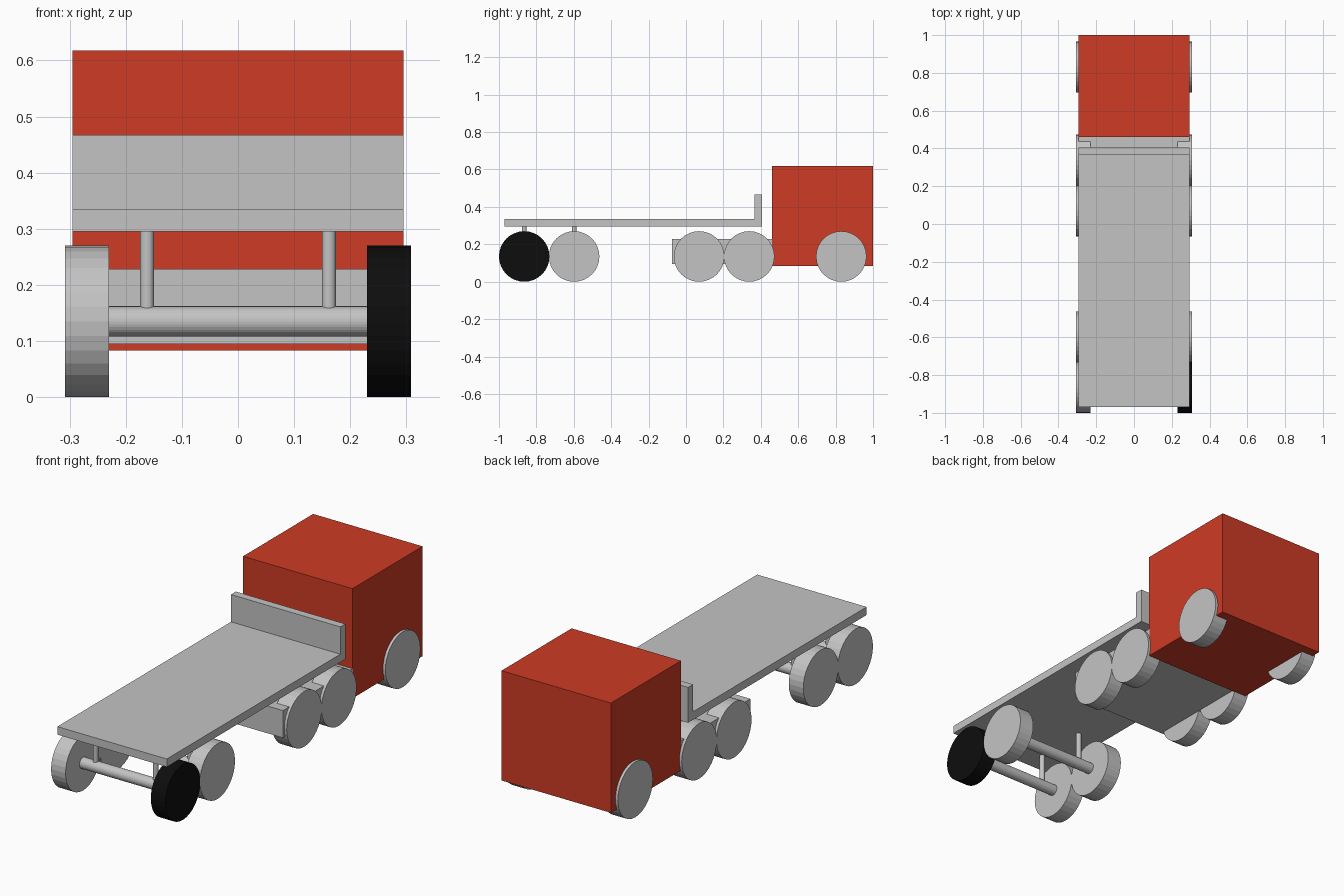
import bpy
from math import pi

cube = bpy.data.objects.get("Cube")
if cube:
    bpy.data.objects.remove(cube, do_unlink=True)


def material(name, rgb):
    m = bpy.data.materials.new(name)
    m.use_nodes = True
    color = (*rgb, 1)
    m.diffuse_color = color
    m.node_tree.nodes["Principled BSDF"].inputs["Base Color"].default_value = color
    return m


RED = material("cab_red", (0.62, 0.043, 0.018))
GREY = material("light_grey", (0.55, 0.55, 0.55))
BLACK = material("tyre_black", (0.004, 0.004, 0.004))


def finish(name, mat):
    obj = bpy.context.object
    obj.name = name
    obj.data.materials.append(mat)
    return obj


def box(name, width, y0, y1, z0, z1, mat):
    bpy.ops.mesh.primitive_cube_add(size=1, location=(0, (y0 + y1) / 2, (z0 + z1) / 2))
    obj = finish(name, mat)
    obj.scale = (width, y1 - y0, z1 - z0)
    bpy.ops.object.transform_apply(location=False, rotation=False, scale=True)
    return obj


def cylinder(name, radius, length, location, mat, along_x=True):
    bpy.ops.mesh.primitive_cylinder_add(
        vertices=32, radius=radius, depth=length, location=location,
        rotation=(0, pi / 2 if along_x else 0, 0))
    return finish(name, mat)


WIDTH = 0.59
WHEEL_R = 0.135
WHEEL_IN, WHEEL_OUT = 0.23, 0.308

# Body
box("cab", WIDTH, 0.46, 1.0, 0.083, 0.618, RED)
box("chassis", WIDTH, -0.075, 0.465, 0.095, 0.228, GREY)
box("flat_bed", WIDTH, -0.97, 0.405, 0.295, 0.334, GREY)
box("headboard", WIDTH, 0.367, 0.405, 0.334, 0.467, GREY)

# Wheels, with one odd black wheel at the rear
axle_rows = {"rear": -0.865, "second": -0.598, "third": 0.07,
             "fourth": 0.338, "cab": 0.83}
for row, y in axle_rows.items():
    for side, sx in (("left", 1), ("right", -1)):
        mat = BLACK if (row, side) == ("rear", "left") else GREY
        cylinder(f"{row}_wheel_{side}", WHEEL_R, WHEEL_OUT - WHEEL_IN,
                 (sx * (WHEEL_IN + WHEEL_OUT) / 2, y, WHEEL_R), mat)

# Exposed axles and the posts that hold up the bed
for row in ("rear", "second"):
    y = axle_rows[row]
    cylinder(f"{row}_axle", 0.027, 2 * WHEEL_IN + 0.02, (0, y, WHEEL_R), GREY)
    for side, sx in (("left", 1), ("right", -1)):
        cylinder(f"{row}_post_{side}", 0.0125, 0.15,
                 (sx * 0.162, y, 0.225), GREY, along_x=False)
